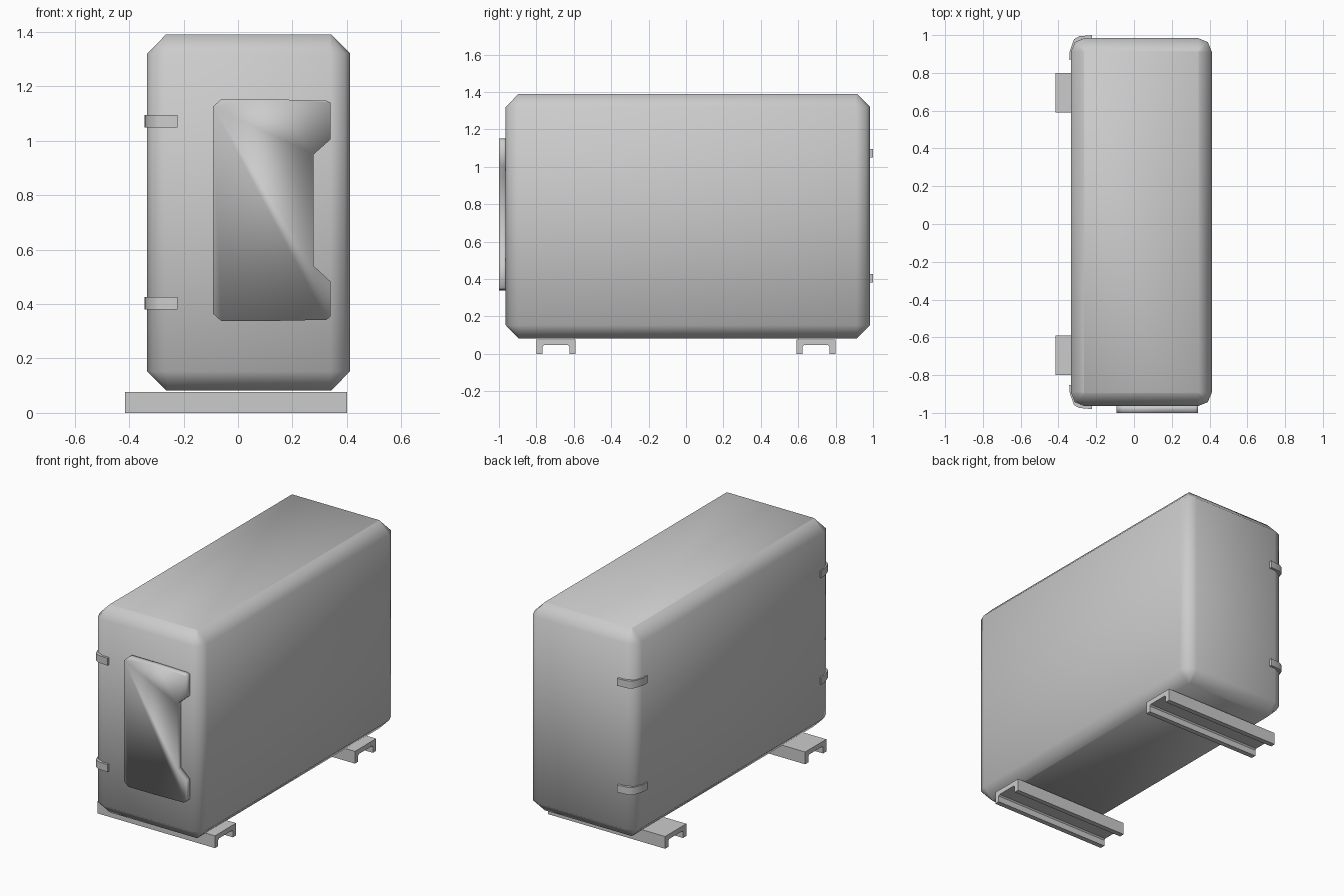
import bpy, bmesh, math
from mathutils import Matrix

if "Cube" in bpy.data.objects:
    bpy.data.objects.remove(bpy.data.objects["Cube"])


def finish(name, bm, angle=None):
    bmesh.ops.remove_doubles(bm, verts=bm.verts[:], dist=1e-4)
    bmesh.ops.recalc_face_normals(bm, faces=bm.faces[:])
    mesh = bpy.data.meshes.new(name)
    bm.to_mesh(mesh)
    bm.free()
    obj = bpy.data.objects.new(name, mesh)
    bpy.context.collection.objects.link(obj)
    bpy.ops.object.select_all(action='DESELECT')
    obj.select_set(True)
    bpy.context.view_layer.objects.active = obj
    if angle is None:
        bpy.ops.object.shade_smooth()
    else:
        bpy.ops.object.shade_smooth_by_angle(angle=math.radians(angle))
    return obj


def loft(name, rings, angle=None):
    """Skin a stack of equal-length rings and cap both ends."""
    bm = bmesh.new()
    loops = [[bm.verts.new(p) for p in ring] for ring in rings]
    for a, b in zip(loops, loops[1:]):
        for i in range(len(a)):
            j = (i + 1) % len(a)
            bm.faces.new((a[i], a[j], b[j], b[i]))
    bm.faces.new(loops[0][::-1])
    bm.faces.new(loops[-1])
    return finish(name, bm, angle)


def plan(r, z):
    """Rounded rectangle whose corner arcs share fixed centres."""
    pts = []
    for k, (cx, cy) in enumerate([(0.34, 0.912), (-0.262, 0.912),
                                  (-0.262, -0.892), (0.34, -0.892)]):
        for s in range(3):
            a = math.radians(90 * k + 45 * s)
            pts.append((cx + r * math.cos(a), cy + r * math.sin(a), z))
    return pts


# Main casing with chamfered top and bottom, softly shaded
loft("casing", [plan(0.003, 0.083), plan(0.072, 0.153),
                plan(0.072, 1.32), plan(0.003, 1.39)])

# Raised front panel with a notched right edge
outline = [(-0.092, 0.365), (-0.062, 0.338), (0.13, 0.338), (0.325, 0.342),
           (0.34, 0.355), (0.34, 0.483), (0.278, 0.54), (0.278, 0.95),
           (0.34, 1.005), (0.34, 1.14), (0.325, 1.147), (0.13, 1.152),
           (-0.062, 1.152), (-0.092, 1.125)]
loft("front_panel", [[(x, y, z) for x, z in outline] for y in (-0.955, -1.0)])

# Channel-section feet
section = [(-0.105, 0), (-0.105, 0.077), (0.105, 0.077), (0.105, 0),
           (0.073, 0), (0.073, 0.038), (0.065, 0.046), (-0.065, 0.046),
           (-0.073, 0.038), (-0.073, 0)]
for label, yc in (("front", -0.695), ("rear", 0.695)):
    loft(label + "_foot", [[(x, yc + y, z) for y, z in section]
                           for x in (-0.415, 0.4)], 40)

# Corner clips wrapping the left vertical edges
outer = [(-0.343, 0.872), (-0.34, 0.915), (-0.318, 0.978), (-0.29, 0.994), (-0.222, 1.0)]
inner = [(-0.222, 0.982), (-0.28, 0.978), (-0.308, 0.958), (-0.325, 0.91), (-0.325, 0.872)]
for label, side in (("front", -1), ("rear", 1)):
    for level, zc in (("lower", 0.403), ("upper", 1.072)):
        loft(f"{label}_{level}_clip",
             [[(x, side * y + (0.02 if side < 0 else 0), zc + dz)
               for x, y in outer + inner] for dz in (-0.023, 0.023)], 45)
